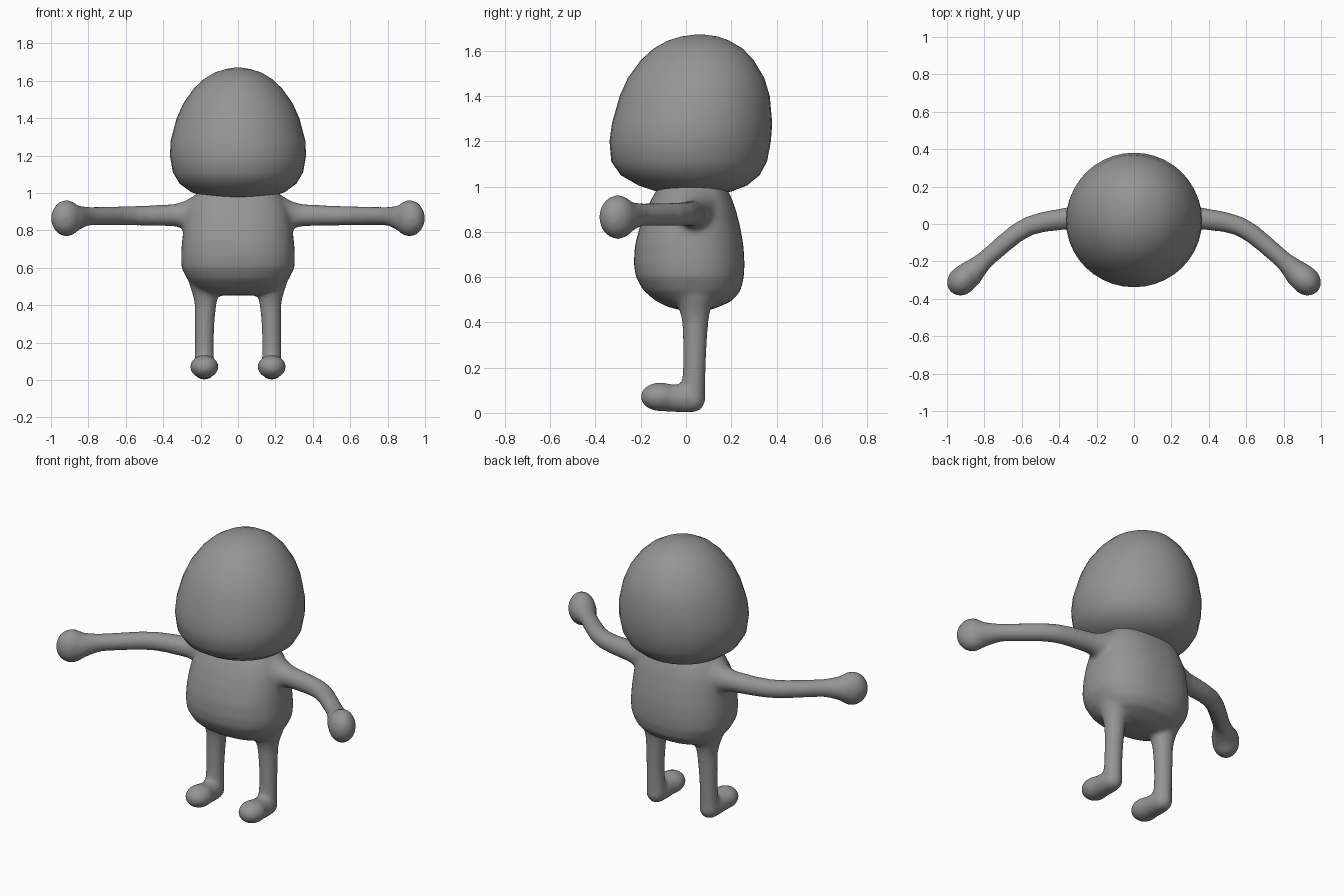
import bpy, bmesh
from math import cos, sin, pi
from mathutils import Vector, Matrix

grey = bpy.data.materials.new("dark grey")
grey.diffuse_color = (0.3, 0.3, 0.3, 1)


def skin_rings(bm, rings):
    # bridge a list of vertex-position rings and cap both ends
    loops = [[bm.verts.new(p) for p in r] for r in rings]
    n = len(loops[0])
    for a, b in zip(loops, loops[1:]):
        for i in range(n):
            j = (i + 1) % n
            bm.faces.new((a[i], a[j], b[j], b[i]))
    bm.faces.new(loops[0][::-1])
    bm.faces.new(loops[-1])


def loft(bm, sections, power, n=40):
    # sections: (z, y front, y back, half width), superellipse outline
    e = 2 / power
    rings = []
    for z, y0, y1, w in sections:
        ring = []
        for i in range(n):
            c, s = cos(2 * pi * i / n), sin(2 * pi * i / n)
            x = w * abs(c) ** e * (1 if c > 0 else -1)
            y = (y0 + y1) / 2 + (y1 - y0) / 2 * abs(s) ** e * (1 if s > 0 else -1)
            ring.append((x, y, z))
        rings.append(ring)
    skin_rings(bm, rings)


def tube(bm, path, side, n=20):
    # path: (x, y, z, radius), mirrored by side
    pts = [Vector((side * x, y, z)) for x, y, z, r in path]
    rings = []
    for k, p in enumerate(pts):
        d = (pts[min(k + 1, len(pts) - 1)] - pts[max(k - 1, 0)]).normalized()
        ref = Vector((0, 0, 1)) if abs(path[0][2] - path[-1][2]) < 0.2 else Vector((1, 0, 0))
        u = d.cross(ref).normalized()
        v = d.cross(u)
        r = path[k][3]
        rings.append([p + r * (u * cos(2 * pi * i / n) + v * sin(2 * pi * i / n)) for i in range(n)])
    skin_rings(bm, rings)


def ball(bm, centre, radii, turn=0):
    m = Matrix.Translation(centre) @ Matrix.Rotation(turn, 4, "Z") @ Matrix.Diagonal((*radii, 1))
    bmesh.ops.create_uvsphere(bm, u_segments=24, v_segments=16, radius=1, matrix=m)


def finish(bm, name):
    bmesh.ops.recalc_face_normals(bm, faces=bm.faces)
    for f in bm.faces:
        f.smooth = True
    me = bpy.data.meshes.new(name)
    bm.to_mesh(me)
    bm.free()
    me.materials.append(grey)
    ob = bpy.data.objects.new(name, me)
    bpy.context.collection.objects.link(ob)
    return ob


# Head: dome with a rounded underside, leaning slightly back
bm = bmesh.new()
loft(bm, [
    (0.965, -0.04, 0.12, 0.08), (0.978, -0.13, 0.20, 0.17), (1.005, -0.21, 0.27, 0.25),
    (1.05, -0.288, 0.325, 0.312), (1.11, -0.33, 0.358, 0.348), (1.20, -0.338, 0.375, 0.364),
    (1.28, -0.327, 0.381, 0.360), (1.40, -0.293, 0.37, 0.328), (1.48, -0.257, 0.346, 0.292),
    (1.56, -0.198, 0.298, 0.235), (1.61, -0.143, 0.25, 0.182), (1.645, -0.08, 0.19, 0.123),
    (1.663, -0.02, 0.14, 0.065), (1.671, 0.04, 0.08, 0.015)], 2)
finish(bm, "head")

# Torso: pear-shaped trunk
bm = bmesh.new()
loft(bm, [
    (0.453, -0.02, 0.10, 0.12), (0.468, -0.08, 0.145, 0.18), (0.495, -0.135, 0.205, 0.232),
    (0.54, -0.188, 0.241, 0.272), (0.60, -0.222, 0.256, 0.302), (0.66, -0.231, 0.259, 0.305),
    (0.74, -0.226, 0.254, 0.300), (0.82, -0.205, 0.240, 0.290), (0.90, -0.175, 0.220, 0.275),
    (0.96, -0.145, 0.197, 0.25), (1.0, -0.12, 0.175, 0.22), (1.03, -0.06, 0.11, 0.14)], 2.35)

for side in (-1, 1):
    # Arms bend forward and end in rounded fists
    tube(bm, [(0.17, 0.03, 0.885, 0.115), (0.24, 0.035, 0.883, 0.10), (0.285, 0.035, 0.882, 0.075),
              (0.34, 0.032, 0.881, 0.060), (0.48, 0.012, 0.88, 0.055), (0.56, -0.01, 0.879, 0.053),
              (0.63, -0.05, 0.878, 0.052), (0.72, -0.125, 0.877, 0.050), (0.80, -0.195, 0.876, 0.050),
              (0.84, -0.232, 0.872, 0.060), (0.885, -0.275, 0.866, 0.076)], side)
    ball(bm, (side * 0.917, -0.301, 0.865), (0.09, 0.077, 0.098), side * -pi / 4)
    # Legs run down into feet
    tube(bm, [(0.17, 0.04, 0.58, 0.10), (0.175, 0.04, 0.51, 0.087), (0.173, 0.04, 0.45, 0.068),
              (0.174, 0.041, 0.40, 0.058), (0.178, 0.04, 0.30, 0.053), (0.18, 0.037, 0.20, 0.051),
              (0.18, 0.034, 0.14, 0.052), (0.18, 0.03, 0.07, 0.055)], side)
    ball(bm, (side * 0.18, 0.028, 0.06), (0.058, 0.058, 0.060))
    tube(bm, [(0.18, 0.03, 0.060, 0.059), (0.18, -0.03, 0.063, 0.062), (0.18, -0.08, 0.067, 0.063),
              (0.18, -0.12, 0.070, 0.064)], side)
    ball(bm, (side * 0.18, -0.115, 0.071), (0.077, 0.088, 0.064))
body = finish(bm, "body")

# Fuse trunk and limbs into one smooth skin
re = body.modifiers.new("fuse", "REMESH")
re.mode = "VOXEL"
re.voxel_size = 0.012
re.use_smooth_shade = True
sm = body.modifiers.new("soften", "SMOOTH")
sm.factor = 0.5
sm.iterations = 14
